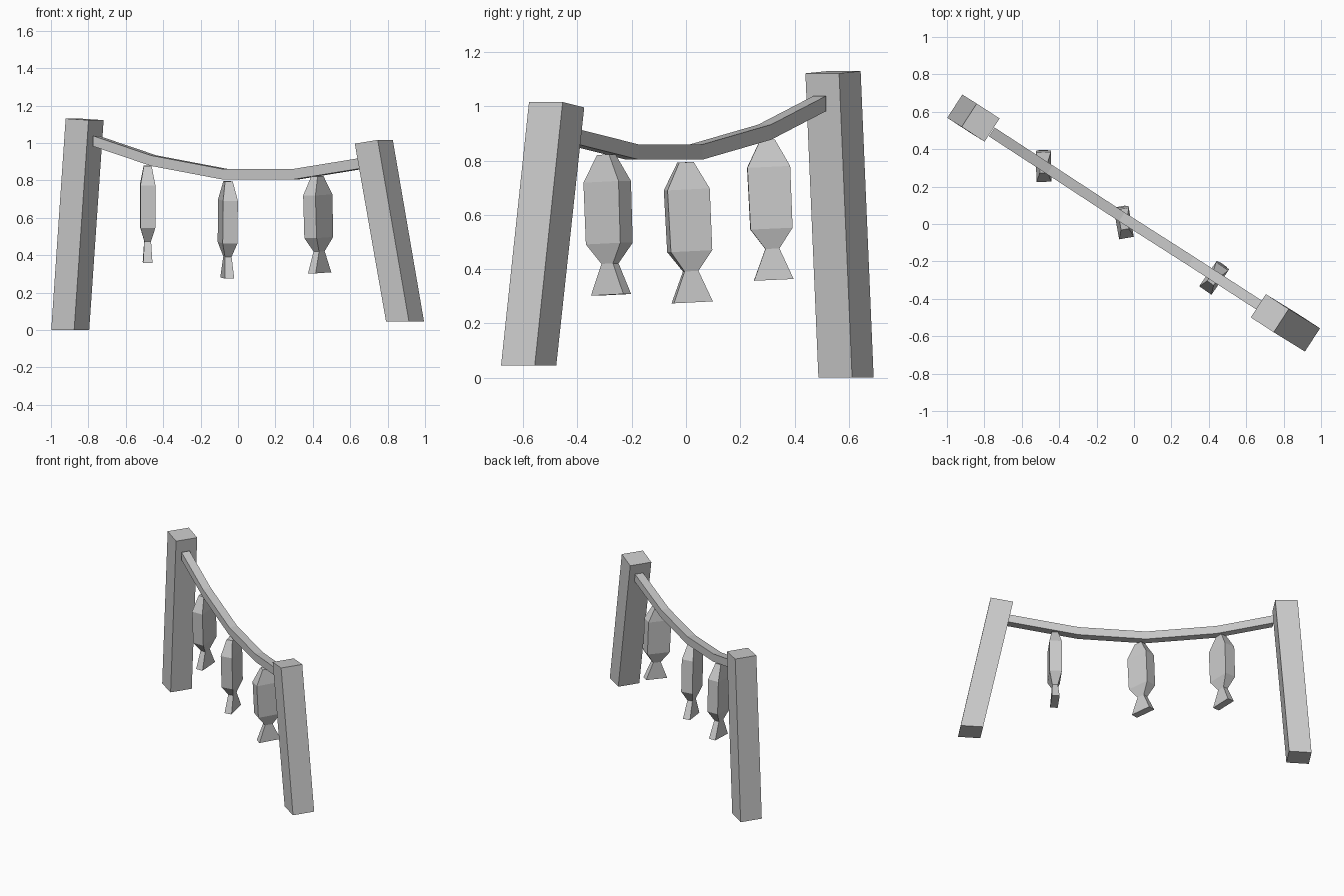
import bpy, bmesh, math
from mathutils import Vector, Euler

cube = bpy.data.objects.get("Cube")
if cube:
    bpy.data.objects.remove(cube, do_unlink=True)

# One plain grey for everything
grey = bpy.data.materials.new("plain_grey")
grey.use_nodes = True
COLOUR = (0.6, 0.6, 0.6, 1)
grey.diffuse_color = COLOUR
grey.node_tree.nodes["Principled BSDF"].inputs["Base Color"].default_value = COLOUR

SIGNS = ((-1, -1), (1, -1), (1, 1), (-1, 1))
ALONG = Vector((math.cos(math.radians(-33)), math.sin(math.radians(-33)), 0))
ACROSS = Vector((-ALONG.y, ALONG.x, 0))
UP = Vector((0, 0, 1))


def ring(centre, u, v):
    """Four corners around a centre, from two half-side vectors."""
    return [Vector(centre) + u * a + v * b for a, b in SIGNS]


def loft(name, rings):
    """Skin a chain of four-cornered rings into a closed, flat-shaded solid."""
    bm = bmesh.new()
    loops = [[bm.verts.new(p) for p in r] for r in rings]
    for low, high in zip(loops, loops[1:]):
        for i in range(4):
            j = (i + 1) % 4
            bm.faces.new((low[i], low[j], high[j], high[i]))
    bm.faces.new(loops[0])
    bm.faces.new(loops[-1])
    bmesh.ops.recalc_face_normals(bm, faces=bm.faces)
    mesh = bpy.data.meshes.new(name)
    bm.to_mesh(mesh)
    bm.free()
    mesh.materials.append(grey)
    obj = bpy.data.objects.new(name, mesh)
    bpy.context.collection.objects.link(obj)
    return obj


# Leaning posts: foot centre, head centre, slope of the head along the rack
def post(name, foot, head, slope):
    u, v = ALONG * 0.073, ACROSS * 0.074
    loft(name, [ring(foot, u, v), ring(head, u + UP * slope, v)])


post("right_post", (-0.897, 0.59, 0), (-0.82, 0.542, 1.126), -0.004)
post("left_post", (0.893, -0.58, 0.045), (0.726, -0.477, 1.006), 0.01)

# Sagging bar between the posts
path = [(-0.76, 0.492, 1.01), (-0.45, 0.29, 0.905), (-0.065, 0.038, 0.832),
        (0.305, -0.198, 0.832), (0.71, -0.46, 0.898)]
loft("sagging_bar", [ring(p, ACROSS * 0.028, UP * 0.028) for p in path])

# Hanging fish: depth below the nose, width and thickness of each ring
FISH = [(0, 0.054, 0.042), (0.1, 0.158, 0.08), (0.328, 0.155, 0.08),
        (0.402, 0.052, 0.036), (0.517, 0.146, 0.05)]
HANGING = {
    "right_fish": ((-0.483, 0.3, 0.877), 2.6, 1),
    "middle_fish": ((-0.053, -0.002, 0.794), 2.8, 10),
    "left_fish": ((0.424, -0.294, 0.822), 2.4, -35),
}
for name, (nose, tilt, turn) in HANGING.items():
    fish = loft(name, [ring((0, 0, -d), Vector((t / 2, 0, 0)), Vector((0, w / 2, 0)))
                       for d, w, t in FISH])
    fish.location = nose
    fish.rotation_euler = Euler((math.radians(tilt), 0, math.radians(turn)))
